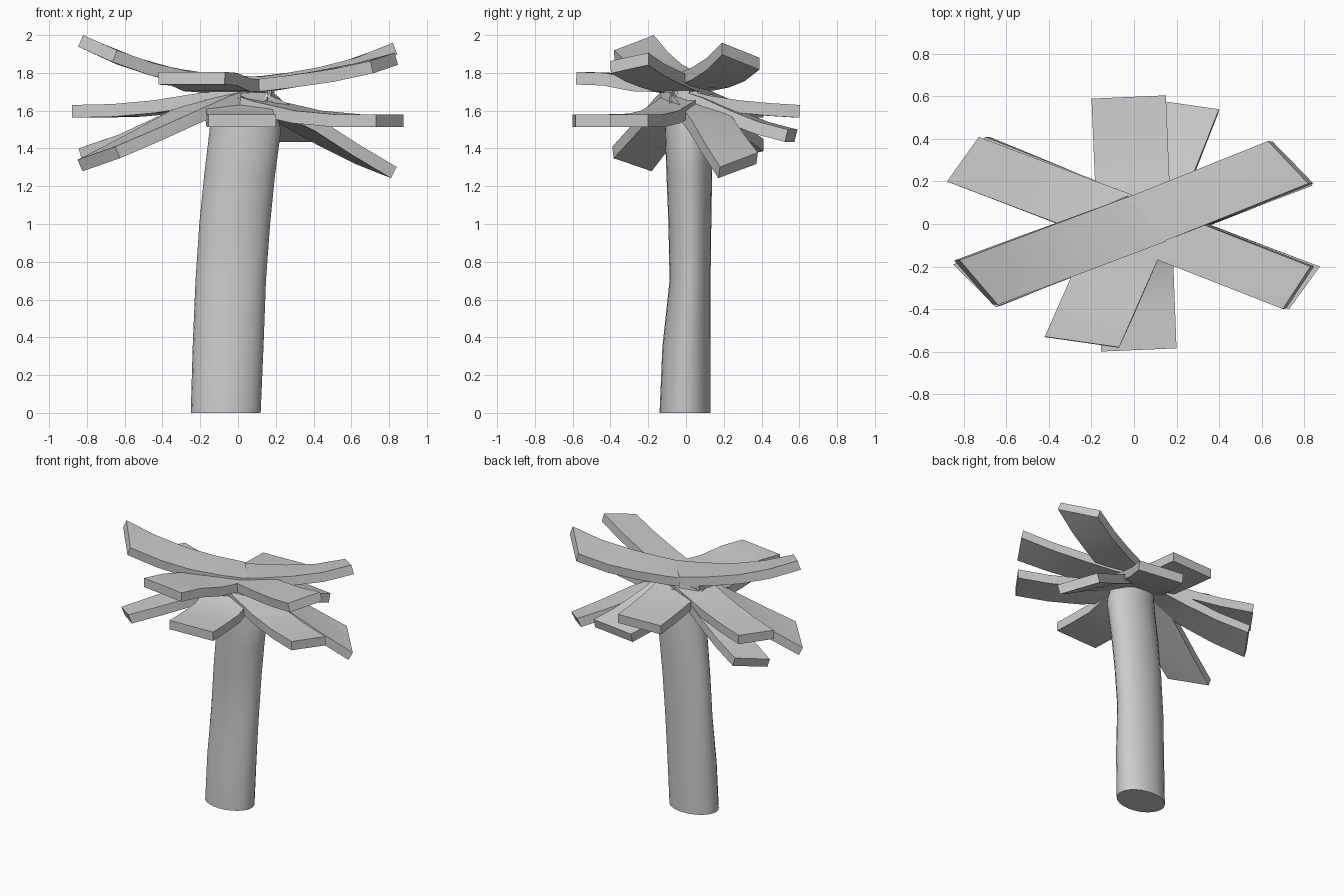
import bpy, bmesh, math
from mathutils import Vector

if "Cube" in bpy.data.objects:
    bpy.data.objects.remove(bpy.data.objects["Cube"])


def finish(name, bm, angle):
    me = bpy.data.meshes.new(name)
    bm.to_mesh(me)
    bm.free()
    ob = bpy.data.objects.new(name, me)
    bpy.context.collection.objects.link(ob)
    bpy.ops.object.select_all(action='DESELECT')
    ob.select_set(True)
    bpy.context.view_layer.objects.active = ob
    bpy.ops.object.shade_smooth_by_angle(angle=math.radians(angle))
    return ob


# Trunk: leaning loft of oval rings (z, x min, x max, y min, y max)
rings = [(0, -.25, .12, -.14, .13), (.35, -.24, .135, -.125, .13),
         (.7, -.225, .148, -.087, .13), (1.0, -.205, .17, -.093, .134),
         (1.25, -.18, .195, -.103, .138), (1.5, -.15, .228, -.112, .136),
         (1.68, -.14, .18, -.10, .12)]
SIDES = 24
bm = bmesh.new()
loops = []
for z, x0, x1, y0, y1 in rings:
    loop = []
    for i in range(SIDES):
        a = math.tau * i / SIDES
        loop.append(bm.verts.new(((x0 + x1) / 2 + (x1 - x0) / 2 * math.cos(a),
                                  (y0 + y1) / 2 + (y1 - y0) / 2 * math.sin(a), z)))
    loops.append(loop)
for lo, hi in zip(loops, loops[1:]):
    for i in range(SIDES):
        j = (i + 1) % SIDES
        bm.faces.new((lo[i], lo[j], hi[j], hi[i]))
bm.faces.new(loops[0][::-1])
bm.faces.new(loops[-1])
finish("trunk", bm, 40)


# Leaf: bent slab running from the crown to two tip corners
# heights = centre-line heights from crown to tip, roll = height of corner a above the middle
def leaf(name, a, b, heights, roll):
    a, b = Vector(a), Vector(b)
    mid, half = (a + b) / 2, (a - b) / 2
    bm = bmesh.new()
    rows = []
    n = len(heights) - 1
    for k, h in enumerate(heights):
        t = k / n
        s = -0.08 + 1.08 * t
        row = []
        for w in (1, 0, -1):
            p = mid * s + half * w
            row.append(bm.verts.new((p.x, p.y, h + roll * t * w)))
        rows.append(row)
    for r, q in zip(rows, rows[1:]):
        for i in range(2):
            f = bm.faces.new((r[i], r[i + 1], q[i + 1], q[i]))
            f.normal_update()
            if f.normal.z < 0:
                f.normal_flip()
    ob = finish(name, bm, 35)
    mod = ob.modifiers.new("thickness", 'SOLIDIFY')
    mod.thickness = 0.067
    mod.offset = -1
    mod.use_even_offset = True
    bpy.ops.object.modifier_apply(modifier=mod.name)
    bpy.ops.object.shade_smooth_by_angle(angle=math.radians(35))


# Upper leaves
leaf("leaf_upper_front_left", (-.82, -.17), (-.64, -.38), (1.78, 1.795, 1.825, 1.88, 1.96), .04)
leaf("leaf_upper_back_right", (.82, .19), (.63, .39), (1.77, 1.785, 1.81, 1.85, 1.92), .04)
leaf("leaf_upper_front_right", (.83, -.2), (.70, -.4), (1.75, 1.77, 1.80, 1.835, 1.885), .022)
leaf("leaf_upper_front", (-.42, -.53), (-.07, -.58), (1.76, 1.765, 1.77, 1.80, 1.805), 0)

# Middle leaves
leaf("leaf_middle_back_left", (-.88, .2), (-.73, .41), (1.73, 1.69, 1.655, 1.635, 1.63), 0)
leaf("leaf_middle_front_right", (.875, -.2), (.73, -.4), (1.72, 1.65, 1.60, 1.58, 1.58), 0)
leaf("leaf_middle_front", (-.155, -.6), (.2, -.585), (1.71, 1.635, 1.585, 1.58, 1.58), 0)
leaf("leaf_middle_back", (-.2, .59), (.15, .605), (1.72, 1.68, 1.655, 1.64, 1.63), 0)

# Lower leaves
leaf("leaf_lower_front_left", (-.85, -.19), (-.65, -.39), (1.74, 1.67, 1.57, 1.47, 1.375), -.035)
leaf("leaf_lower_back_left", (-.845, .2), (-.70, .41), (1.73, 1.68, 1.58, 1.49, 1.425), -.025)
leaf("leaf_lower_back_right", (.84, .18), (.65, .38), (1.74, 1.66, 1.57, 1.45, 1.34), -.038)
leaf("leaf_lower_back", (.4, .54), (.05, .59), (1.72, 1.67, 1.60, 1.54, 1.5), 0)
